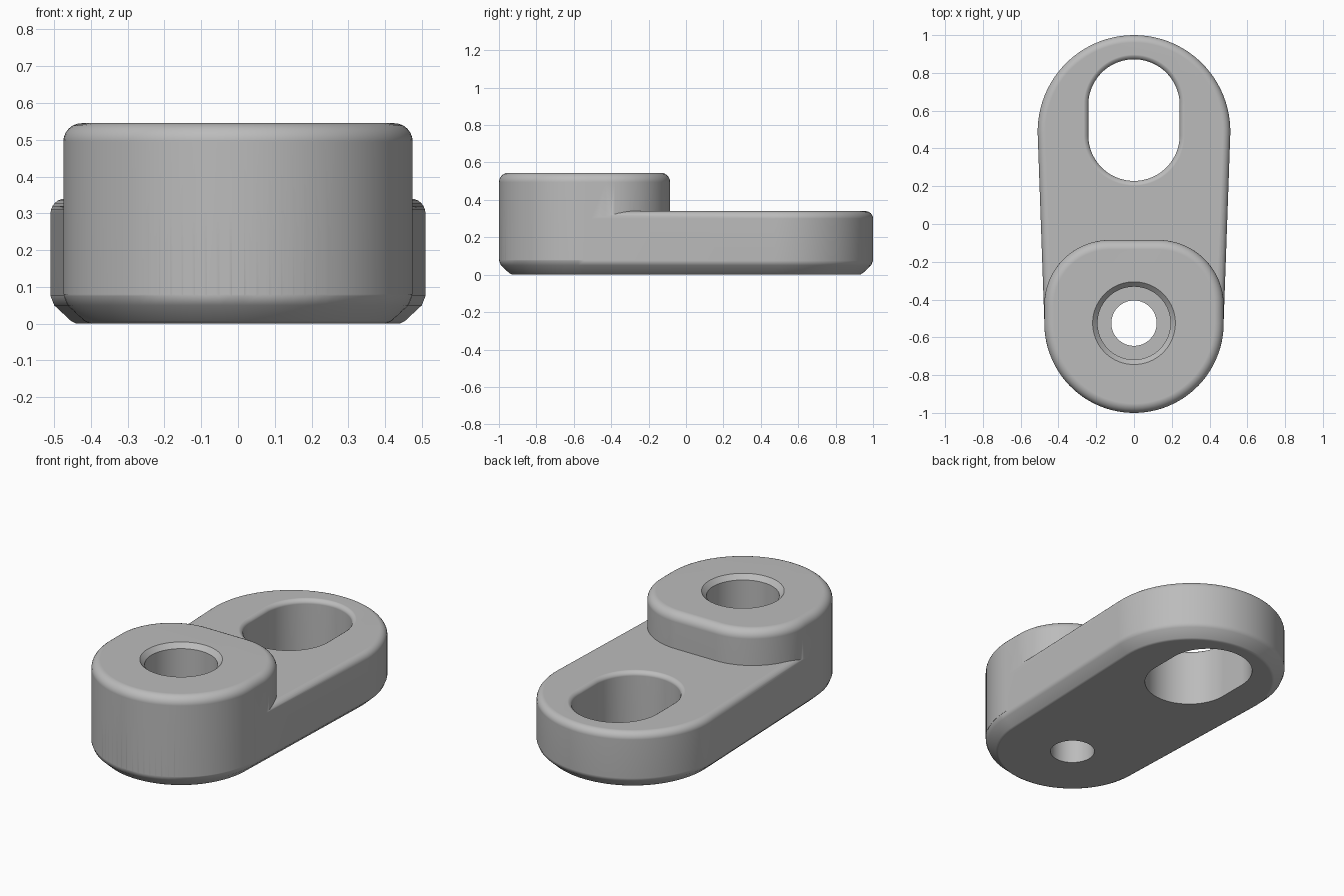
import bpy, bmesh
from math import sin, cos, radians, pi, asin, degrees

old = bpy.data.objects.get("Cube")
if old:
    bpy.data.objects.remove(old, do_unlink=True)

grey = bpy.data.materials.new("plain grey")
grey.use_nodes = True
colour = (0.5, 0.5, 0.5, 1)
grey.diffuse_color = colour
grey.node_tree.nodes["Principled BSDF"].inputs["Base Color"].default_value = colour


def outline(arcs, inset):
    """Counter-clockwise outline of arcs (cx, cy, radius, start, end), moved inwards."""
    points = []
    for cx, cy, r, start, end in arcs:
        steps = max(8, int((end - start) / 4))
        for i in range(steps + 1):
            a = radians(start + (end - start) * i / steps)
            points.append((cx + (r - inset) * cos(a), cy + (r - inset) * sin(a)))
    return points


def loft(name, arcs, levels):
    """Closed solid that stacks the outline at each (height, inset) level."""
    bm = bmesh.new()
    rings = [[bm.verts.new((x, y, z)) for x, y in outline(arcs, d)] for z, d in levels]
    n = len(rings[0])
    for low, high in zip(rings, rings[1:]):
        for i in range(n):
            j = (i + 1) % n
            bm.faces.new((low[i], low[j], high[j], high[i]))
    bm.faces.new(rings[0][::-1])
    bm.faces.new(rings[-1])
    bmesh.ops.remove_doubles(bm, verts=bm.verts, dist=0.00001)
    bmesh.ops.recalc_face_normals(bm, faces=bm.faces)
    mesh = bpy.data.meshes.new(name)
    bm.to_mesh(mesh)
    bm.free()
    mesh.materials.append(grey)
    obj = bpy.data.objects.new(name, mesh)
    bpy.context.collection.objects.link(obj)
    return obj


def rounded_top(top, r, steps=6):
    """Levels of a quarter-round edge that ends at the given height."""
    angles = [pi / 2 * i / steps for i in range(steps + 1)]
    return [(top - r + r * sin(a), r - r * cos(a)) for a in angles]


def circle(y, r):
    return [(0, y, r, 0, 360)]


def combine(target, other, operation):
    mod = target.modifiers.new(operation.lower(), "BOOLEAN")
    mod.operation, mod.solver, mod.object = operation, "EXACT", other
    bpy.context.view_layer.objects.active = target
    bpy.ops.object.modifier_apply(modifier=mod.name)
    bpy.data.objects.remove(other, do_unlink=True)


# Tapered base plate with chamfered underside
back_y, back_r, front_y, front_r = 0.49, 0.51, -0.526, 0.474
taper = degrees(asin((back_r - front_r) / (back_y - front_y)))
plate_arcs = [(0, back_y, back_r, -taper, 180 + taper),
              (0, front_y, front_r, 180 + taper, 360 - taper)]
underside = [(0, 0.07), (0.008, 0.055), (0.05, 0.01), (0.075, 0)]
bracket = loft("slotted_bracket", plate_arcs, underside + rounded_top(0.34, 0.04))

# Raised boss with rounded back corners
boss_arcs = [(0.13, -0.43, 0.345, 0, 90), (-0.13, -0.43, 0.345, 90, 180),
             (0, -0.525, 0.475, 180, 360)]
boss = loft("raised_boss", boss_arcs, [(0.08, 0)] + rounded_top(0.545, 0.05))
combine(bracket, boss, "UNION")

# Adjustment slot, softened at its upper edge
slot_arcs = [(0, 0.63, 0.242, 0, 180), (0, 0.47, 0.242, 180, 360)]
flare = [(0.34 - d, s) for d, s in ((0.025, 0), (0.016, -0.002), (0.008, -0.008),
                                    (0.002, -0.017), (0, -0.025), (-0.02, -0.025))]
slot = loft("slot_cutter", slot_arcs, [(-0.1, 0)] + flare)
combine(bracket, slot, "DIFFERENCE")

# Bolt hole and chamfered socket for the bolt head
hole = loft("hole_cutter", circle(-0.525, 0.12), [(-0.1, 0), (0.4, 0)])
combine(bracket, hole, "DIFFERENCE")
socket = loft("socket_cutter", circle(-0.525, 0.193),
              [(0.18, 0), (0.518, 0), (0.545, -0.026), (0.6, -0.026)])
combine(bracket, socket, "DIFFERENCE")

# Smooth shading with crisp creases
bpy.ops.object.select_all(action="DESELECT")
bracket.select_set(True)
bpy.context.view_layer.objects.active = bracket
bpy.ops.object.shade_smooth_by_angle(angle=radians(30))
normals = bracket.modifiers.new("even_normals", "WEIGHTED_NORMAL")
normals.keep_sharp = True
